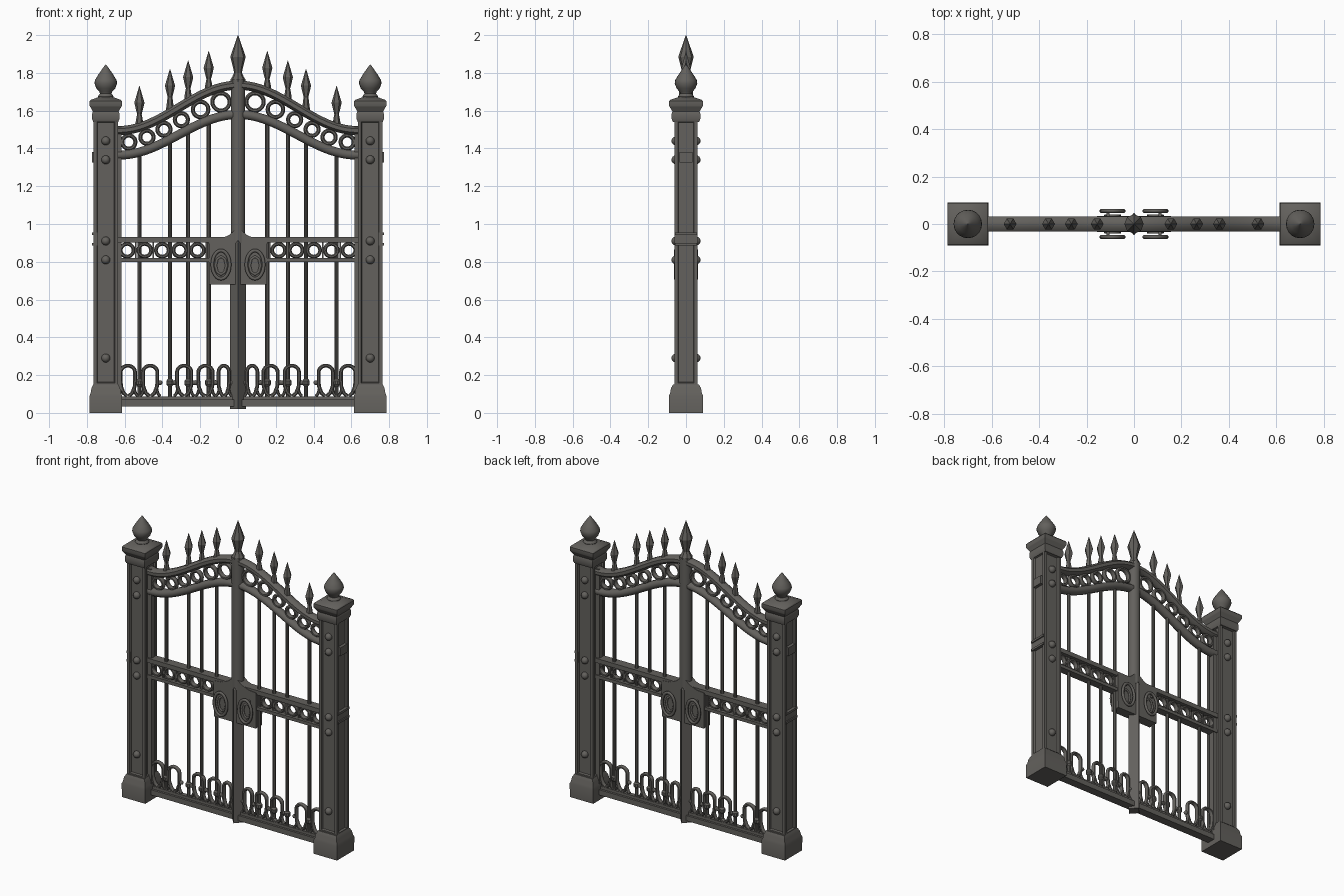
import bpy, bmesh, math
from mathutils import Vector

if "Cube" in bpy.data.objects:
    bpy.data.objects.remove(bpy.data.objects["Cube"])

iron = bpy.data.materials.new("dark_iron_grey")
iron.diffuse_color = (0.125, 0.119, 0.109, 1)
iron.use_nodes = True
iron.node_tree.nodes["Principled BSDF"].inputs["Base Color"].default_value = iron.diffuse_color


def finish(name, bm, angle=35):
    bmesh.ops.recalc_face_normals(bm, faces=bm.faces)
    me = bpy.data.meshes.new(name)
    bm.to_mesh(me)
    bm.free()
    me.materials.append(iron)
    ob = bpy.data.objects.new(name, me)
    bpy.context.collection.objects.link(ob)
    bpy.ops.object.select_all(action='DESELECT')
    ob.select_set(True)
    bpy.context.view_layer.objects.active = ob
    bpy.ops.object.shade_smooth_by_angle(angle=math.radians(angle))
    return ob


def skin(bm, rings, closed=False):
    """Bridge a list of equal point rings with quads."""
    vs = [[bm.verts.new(p) for p in r] for r in rings]
    n = len(vs[0])
    for i in range(len(vs) if closed else len(vs) - 1):
        a, b = vs[i], vs[(i + 1) % len(vs)]
        for j in range(n):
            k = (j + 1) % n
            bm.faces.new((a[j], a[k], b[k], b[j]))
    if not closed:
        bm.faces.new(vs[0])
        bm.faces.new(vs[-1])


def lathe(name, prof, n, x=0, y=0, sx=1, sy=1, turn=0.0, angle=35):
    """Stack of (radius, z) rings; n=4 with a 45 degree turn gives square mouldings."""
    k = math.sqrt(2) if n == 4 and turn else 1
    bm = bmesh.new()
    skin(bm, [[(x + sx * k * r * math.cos(turn + 2 * math.pi * j / n),
                y + sy * k * r * math.sin(turn + 2 * math.pi * j / n), z)
               for j in range(n)] for r, z in prof])
    return finish(name, bm, angle)


def sweep(name, path, hw, hd, y=0, n=8, closed=False):
    """Sweep a rounded section (hw in plane, hd in depth) along an xz path."""
    bm = bmesh.new()
    m, rings = len(path), []
    for i, (px, pz) in enumerate(path):
        a = path[(i - 1) % m] if closed else path[max(i - 1, 0)]
        b = path[(i + 1) % m] if closed else path[min(i + 1, m - 1)]
        t = Vector((b[0] - a[0], b[1] - a[1])).normalized()
        ring = []
        for j in range(n):
            q = 2 * math.pi * (j + 0.5) / n
            c = 1 / math.cos(math.pi / n)
            u, v = hw * c * math.cos(q), hd * c * math.sin(q)
            ring.append((px - t.y * u, y + v, pz + t.x * u))
        rings.append(ring)
    skin(bm, rings, closed)
    return finish(name, bm, 50)


def oval(x, z, rx, rz, n=20):
    return [(x + rx * math.cos(2 * math.pi * i / n), z + rz * math.sin(2 * math.pi * i / n))
            for i in range(n)]


def box(name, x0, x1, y0, y1, z0, z1, inset=0, depth=0):
    bm = bmesh.new()
    bmesh.ops.create_cube(bm, size=1)
    for v in bm.verts:
        v.co = ((x0 + x1) / 2 + v.co.x * (x1 - x0), (y0 + y1) / 2 + v.co.y * (y1 - y0),
                (z0 + z1) / 2 + v.co.z * (z1 - z0))
    bm.normal_update()
    if inset:
        sides = [f for f in bm.faces if abs(f.normal.z) < 0.5]
        bmesh.ops.inset_individual(bm, faces=sides, thickness=inset)
        bmesh.ops.inset_individual(bm, faces=sides, thickness=0.006, depth=-depth)
    return finish(name, bm)


def ball(name, x, y, z, r):
    bm = bmesh.new()
    bmesh.ops.create_uvsphere(bm, u_segments=12, v_segments=8, radius=r)
    bmesh.ops.translate(bm, verts=bm.verts, vec=(x, y, z))
    return finish(name, bm, 60)


def wave(x):
    return 0.5 + 0.5 * math.cos(math.pi * min(x / 0.63, 1))


def arch_top(x):
    return 1.495 + 0.24 * wave(x)


def arch_low(x):
    return 1.365 + 0.215 * wave(x)


BARS = [(0.155, 1.915), (0.264, 1.865), (0.36, 1.82), (0.522, 1.73)]
Q = math.pi / 4

for s, side in ((-1, "left"), (1, "right")):
    P = 0.70 * s
    # gate post: stepped base, panelled shaft, moulded cap, bulb finial
    lathe("post_base_" + side, [(0.085, 0), (0.086, 0.09), (0.08, 0.105), (0.076, 0.13), (0.066, 0.15)],
          4, P, sy=1.05, turn=Q)
    box("post_shaft_" + side, P - 0.066, P + 0.066, -0.062, 0.062, 0.14, 1.56, 0.026, 0.012)
    lathe("post_cap_" + side, [(0.066, 1.54), (0.072, 1.555), (0.072, 1.585), (0.068, 1.595), (0.082, 1.62),
                               (0.085, 1.625), (0.085, 1.65), (0.08, 1.657), (0.03, 1.675)], 4, P, sy=1.05, turn=Q)
    lathe("post_finial_" + side, [(0.04, 1.66), (0.042, 1.675), (0.036, 1.684), (0.03, 1.69), (0.034, 1.70),
                                  (0.05, 1.718), (0.06, 1.745), (0.057, 1.762), (0.04, 1.79), (0.018, 1.822),
                                  (0.001, 1.845)], 20, P)
    for z in (0.29, 0.81, 0.91, 1.34, 1.44):
        for y in (-0.054, 0.054):
            ball("post_rivet_" + side, P, y, z, 0.023)
    # hinge straps on the outer face
    o = sorted((P + 0.045 * s, P + 0.074 * s))
    box("upper_hinge_strap_" + side, *o, -0.035, 0.035, 1.325, 1.38)
    for z in (0.885, 0.942):
        box("lower_hinge_strap_" + side, *o, -0.058, 0.058, z, z + 0.014)
    box("hinge_plate_" + side, *sorted((P + 0.045 * s, P + 0.066 * s)), -0.058, 0.058, 0.895, 0.945)

    # leaf frame
    box("gate_stile_" + side, *sorted((0.618 * s, 0.655 * s)), -0.02, 0.02, 0.035, 1.52)
    g = sorted((0.02 * s, 0.655 * s))
    box("bottom_rail_" + side, *g, -0.028, 0.028, 0.035, 0.07)
    box("scroll_base_rail_" + side, *g, -0.014, 0.014, 0.07, 0.088)
    box("middle_rail_top_" + side, *g, -0.03, 0.03, 0.903, 0.932)
    box("middle_rail_bottom_" + side, *g, -0.026, 0.026, 0.799, 0.82)
    xs = [0.655 * i / 24 for i in range(25)]
    sweep("arch_upper_rail_" + side, [(s * x, arch_top(x)) for x in xs], 0.024, 0.031)
    sweep("arch_lower_rail_" + side, [(s * x, arch_low(x)) for x in xs], 0.024, 0.028)

    # ring ornaments in the arch and the middle rail
    for x in (0.09, 0.198, 0.30, 0.392, 0.482, 0.578):
        r = (arch_top(x) - arch_low(x)) / 2 - 0.03
        r *= 0.82 + 0.18 * abs(2 * wave(x) - 1)
        sweep("arch_ring_" + side, oval(s * x, (arch_top(x) + arch_low(x)) / 2, r, r), 0.011, 0.016, closed=True)
    for x in (0.215, 0.308, 0.401, 0.494, 0.587):
        sweep("middle_ring_" + side, oval(s * x, 0.861, 0.034, 0.034), 0.010, 0.016, closed=True)
        box("middle_spacer_" + side, s * (x - 0.0465) - 0.004, s * (x - 0.0465) + 0.004, -0.01, 0.01, 0.815, 0.905)

    # upright bars with spear heads
    for x, t in BARS:
        lathe("bar_" + side, [(0.011, 0.06), (0.011, arch_low(x))], 10, s * x)
        b = arch_top(x)
        lathe("spear_head_" + side, [(0.02, b), (0.02, b + 0.027), (0.014, t - 0.157), (0.012, t - 0.148),
                                     (0.017, t - 0.13), (0.027, t - 0.088), (0.001, t)], 6, s * x, angle=20)
        lathe("bar_collar_" + side, [(0.011, 0.14), (0.019, 0.15), (0.019, 0.17), (0.011, 0.18)], 10, s * x)

    # scrollwork along the bottom: hoops, flared feet and berries
    for x in (0.075, 0.172, 0.285, 0.465, 0.583):
        w = 0.028 if x < 0.1 else 0.038
        hoop = [(s * x + w * math.cos(a), 0.215 + 0.035 * math.sin(a))
                for a in [math.pi * i / 12 for i in range(13)]]
        foot = [(1.0, 0.17), (0.95, 0.14), (0.6, 0.105), (0.1, 0.088)]
        path = [(s * x - w * k, z) for k, z in foot]
        back = [(s * x + w * k, z) for k, z in reversed(foot)]
        sweep("scroll_hoop_" + side, back + hoop + path, 0.010, 0.014)
        for d in (-1, 1):
            ball("scroll_berry_" + side, s * x + d * (w + 0.014), 0, 0.16, 0.013)
            curl = [(s * x + d * (w - 0.004 + 0.022 * (1 - math.cos(a))), 0.14 - 0.05 * math.sin(a))
                    for a in [math.pi / 2 * i / 6 for i in range(7)]]
            sweep("scroll_foot_" + side, curl, 0.008, 0.012)

    # lock case with oval handles on both faces
    bm = bmesh.new()
    case = [(0, 0.68), (0.153, 0.68), (0.155, 0.915), (0.10, 0.92), (0.05, 0.94), (0.02, 0.965), (0, 0.965)]
    skin(bm, [[(s * x, y, z) for x, z in case] for y in (-0.033, 0.033)])
    finish("lock_case_" + side, bm)
    for y in (-1, 1):
        sweep("handle_ring_" + side, oval(s * 0.09, 0.785, 0.046, 0.075, 24), 0.009, 0.008, y * 0.055, closed=True)
        sweep("lock_oval_" + side, oval(s * 0.09, 0.78, 0.029, 0.048, 8), 0.007, 0.006, y * 0.035, closed=True)
        box("handle_stem_" + side, s * 0.11 - 0.006, s * 0.11 + 0.006, *sorted((y * 0.03, y * 0.055)), 0.842, 0.856)

# meeting post: round above, sharp-edged below the pyramid, tall spear on top
lathe("meeting_post_upper", [(0.038, 0.90), (0.038, 1.765)], 16)
lathe("meeting_post_lower", [(0.042, 0.02), (0.042, 0.90), (0.004, 0.97)], 4, sy=1.12, angle=10)
lathe("centre_spear", [(0.038, 1.75), (0.04, 1.765), (0.03, 1.78), (0.021, 1.80), (0.024, 1.82),
                       (0.041, 1.885), (0.001, 2.0)], 8, angle=20)
